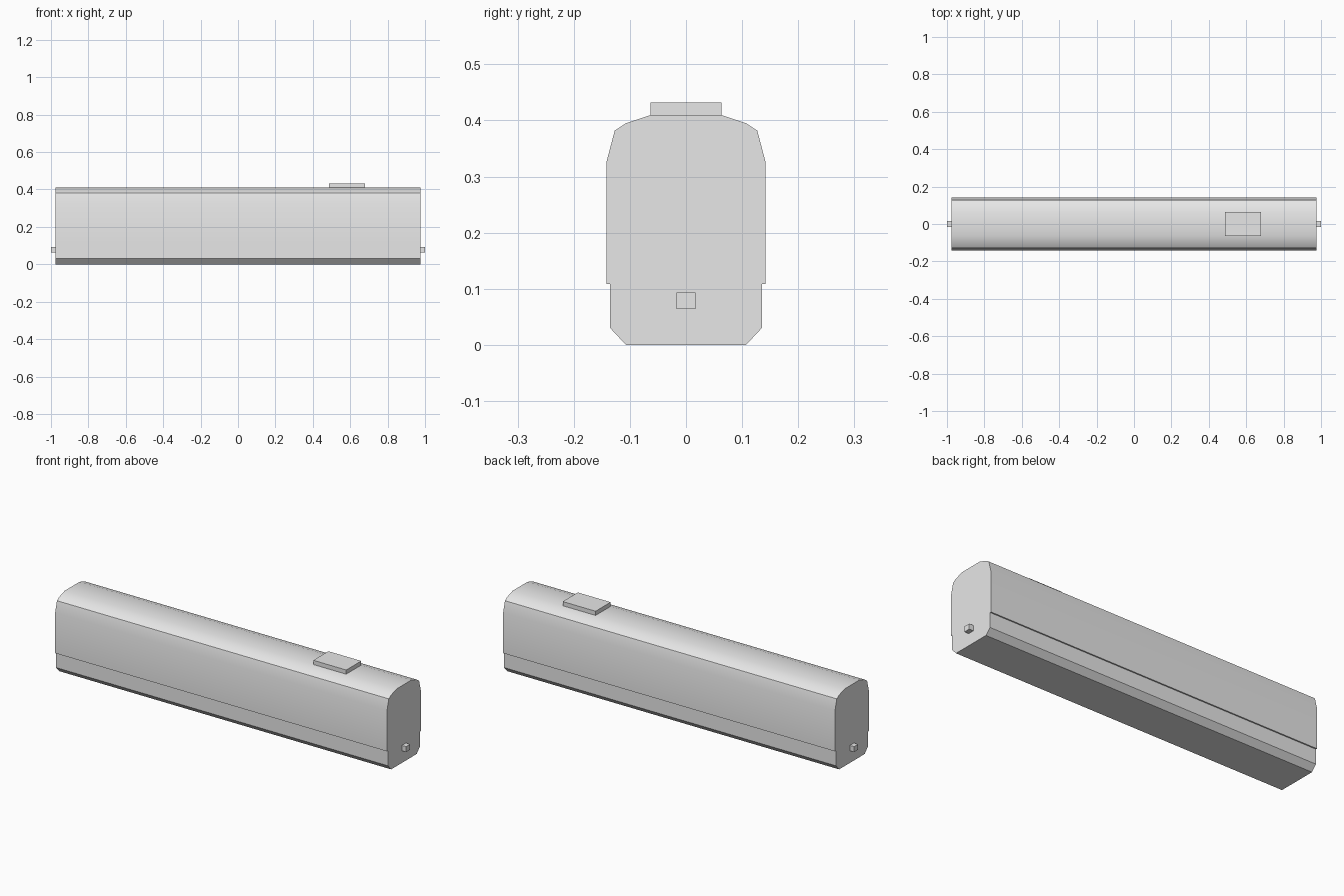
import bpy
import bmesh
import math

if "Cube" in bpy.data.objects:
    bpy.data.objects.remove(bpy.data.objects["Cube"])

grey = bpy.data.materials.new("light grey")
grey.diffuse_color = (0.8, 0.8, 0.8, 1)
grey.use_nodes = True
grey.node_tree.nodes["Principled BSDF"].inputs["Base Color"].default_value = grey.diffuse_color


def make_object(name, bm):
    bmesh.ops.recalc_face_normals(bm, faces=bm.faces)
    mesh = bpy.data.meshes.new(name)
    bm.to_mesh(mesh)
    bm.free()
    mesh.materials.append(grey)
    obj = bpy.data.objects.new(name, mesh)
    bpy.context.collection.objects.link(obj)
    return obj


def box(name, x0, x1, half_y, z0, z1):
    bm = bmesh.new()
    bmesh.ops.create_cube(bm, size=1)
    for v in bm.verts:
        v.co.x = x0 if v.co.x < 0 else x1
        v.co.y = math.copysign(half_y, v.co.y)
        v.co.z = z0 if v.co.z < 0 else z1
    return make_object(name, bm)


# Carriage body: mirrored half profile (y, z) extruded along its length
half = [(0.107, 0), (0.135, 0.03), (0.135, 0.109), (0.142, 0.109),
        (0.142, 0.325), (0.127, 0.382), (0.107, 0.395), (0.062, 0.41)]
profile = half + [(-y, z) for y, z in reversed(half)]
bm = bmesh.new()
end = bm.faces.new([bm.verts.new((-0.975, y, z)) for y, z in profile])
extruded = bmesh.ops.extrude_face_region(bm, geom=[end], use_keep_orig=True)
moved = [g for g in extruded["geom"] if isinstance(g, bmesh.types.BMVert)]
bmesh.ops.translate(bm, verts=moved, vec=(1.95, 0, 0))
body = make_object("carriage_body", bm)

# Rounded roof shading, crisp skirt and ends
bpy.context.view_layer.objects.active = body
body.select_set(True)
bpy.ops.object.shade_smooth_by_angle(angle=math.radians(41.5))

# Roof unit
box("roof_unit", 0.487, 0.68, 0.063, 0.408, 0.432)

# Couplers at both ends
box("left_coupler", -1.0, -0.973, 0.017, 0.064, 0.093)
box("right_coupler", 0.973, 1.0, 0.017, 0.064, 0.093)
